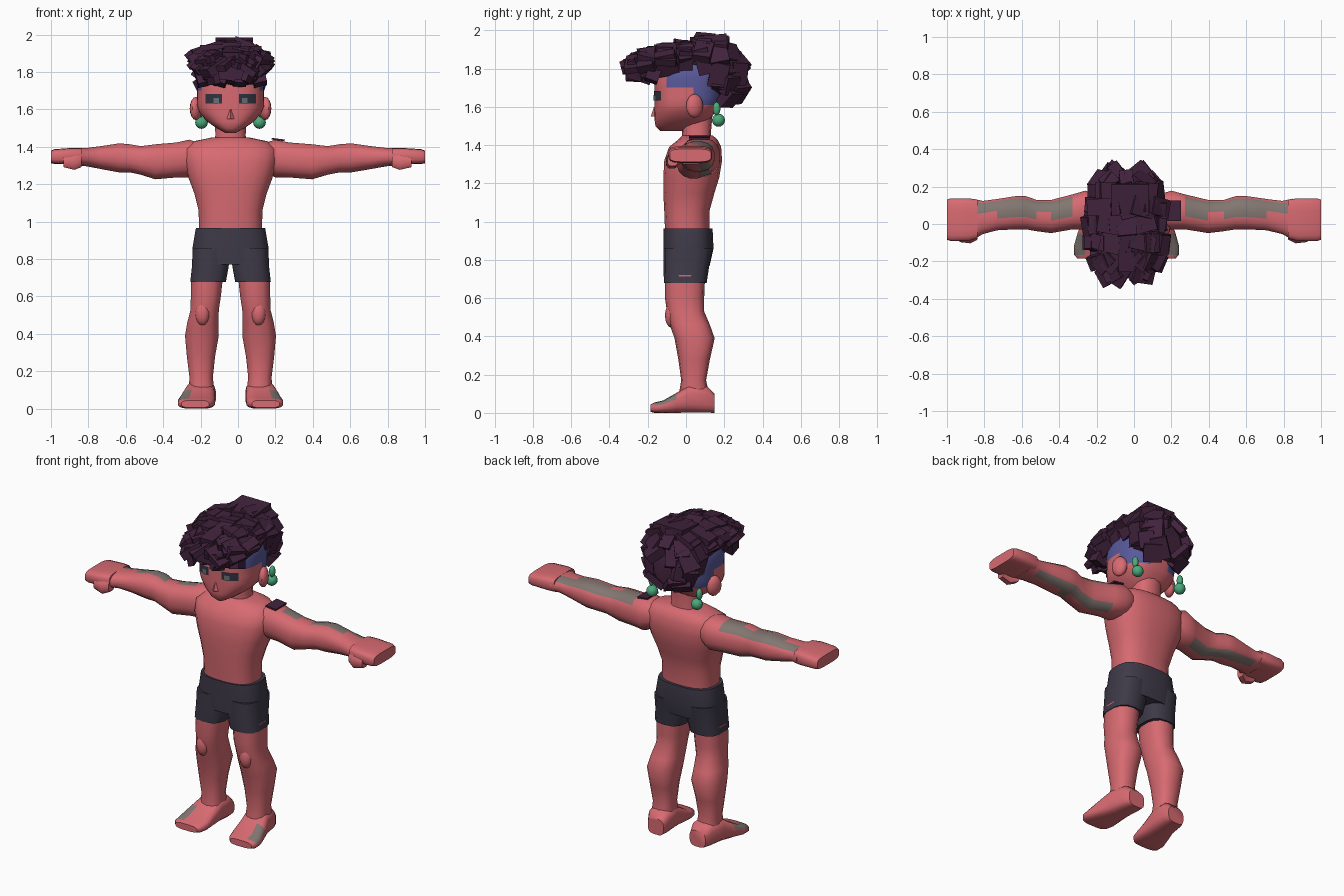
import bpy, bmesh, math, random
from mathutils import Matrix, Vector

if "Cube" in bpy.data.objects:
    bpy.data.objects.remove(bpy.data.objects["Cube"])

random.seed(4)
X0 = -0.04  # body centre line


def material(name, rgb):
    m = bpy.data.materials.new(name)
    m.diffuse_color = (*rgb, 1)
    m.use_nodes = True
    m.node_tree.nodes["Principled BSDF"].inputs["Base Color"].default_value = m.diffuse_color
    return m


SKIN = material("skin", (0.68, 0.145, 0.165))
CLOTH = material("shorts_cloth", (0.048, 0.042, 0.065))
HAIR = material("dark_hair", (0.052, 0.016, 0.045))
BLUE = material("shaved_blue", (0.10, 0.10, 0.33))
GREEN = material("jade", (0.07, 0.40, 0.20))
GREY = material("grey_marking", (0.22, 0.18, 0.165))
DARK = material("eye_dark", (0.03, 0.032, 0.05))
IRIS = material("iris_grey", (0.13, 0.17, 0.19))


def finish(bm, name, mats, rule=None, angle=45):
    bmesh.ops.recalc_face_normals(bm, faces=bm.faces)
    if rule:
        for f in bm.faces:
            f.material_index = rule(f.calc_center_median(), f.normal)
    me = bpy.data.meshes.new(name)
    bm.to_mesh(me)
    bm.free()
    for m in mats:
        me.materials.append(m)
    for p in me.polygons:
        p.use_smooth = angle > 0
    if angle > 0:
        me.set_sharp_from_angle(angle=math.radians(angle))
    ob = bpy.data.objects.new(name, me)
    bpy.context.collection.objects.link(ob)
    return ob


def curve_point(a, n):
    c, s = math.cos(a), math.sin(a)
    return (math.copysign(abs(c) ** (2 / n), c), math.copysign(abs(s) ** (2 / n), s))


def loft(name, axis, rings, mats, sides=14, n=2.4, rule=None):
    """Rings are (position, u centre, u radius, v low, v high) along an axis."""
    bm = bmesh.new()
    loops = []
    for pos, cu, ru, lo, hi in rings:
        loop = []
        for i in range(sides):
            a, b = curve_point(2 * math.pi * (i + 0.5) / sides, n)
            u, v = cu + ru * a, (lo + hi) / 2 + (hi - lo) / 2 * b
            co = {"x": (pos, u, v), "y": (u, pos, v), "z": (u, v, pos)}[axis]
            loop.append(bm.verts.new(co))
        loops.append(loop)
    for p, q in zip(loops, loops[1:]):
        for i in range(sides):
            j = (i + 1) % sides
            bm.faces.new((p[i], p[j], q[j], q[i]))
    bm.faces.new(loops[0])
    bm.faces.new(loops[-1])
    return finish(bm, name, mats, rule)


def ball(name, centre, size, mat, rot=0):
    bm = bmesh.new()
    m = Matrix.Translation(centre) @ Matrix.Rotation(rot, 4, "Z") @ Matrix.Diagonal((*size, 1))
    bmesh.ops.create_uvsphere(bm, u_segments=12, v_segments=8, radius=1, matrix=m)
    return finish(bm, name, [mat])


# Torso and neck
loft("torso", "z", [
    (0.93, X0, 0.17, -0.11, 0.125), (1.06, X0, 0.172, -0.115, 0.125),
    (1.15, X0, 0.195, -0.12, 0.15), (1.23, X0, 0.225, -0.12, 0.175),
    (1.32, X0, 0.25, -0.115, 0.19), (1.39, X0, 0.25, -0.09, 0.185),
    (1.43, X0, 0.20, -0.04, 0.165), (1.45, X0, 0.10, -0.02, 0.14)], [SKIN], 20, 2.6)
loft("neck", "z", [(1.40, X0, 0.095, -0.02, 0.14), (1.46, X0, 0.083, -0.02, 0.13),
                   (1.58, X0, 0.085, -0.03, 0.14)], [SKIN])

# Shorts: hips with two legs
loft("shorts_hips", "z", [
    (0.77, X0, 0.200, -0.115, 0.125), (0.86, X0, 0.205, -0.118, 0.145),
    (0.965, X0, 0.187, -0.118, 0.14)], [CLOTH], 20, 2.8)


def head_rule(c, nrm):
    back = c.y > 0.05 and c.z > 1.60 and abs(c.x - X0) > 0.05
    temple = c.z > 1.69 and c.y > -0.10
    return 1 if back or temple else 0


# Head
loft("head", "z", [
    (1.475, X0, 0.03, -0.135, 0.03), (1.50, X0, 0.075, -0.16, 0.08),
    (1.535, X0, 0.125, -0.165, 0.125), (1.58, X0, 0.165, -0.165, 0.16),
    (1.61, X0, 0.178, -0.165, 0.175), (1.65, X0, 0.18, -0.165, 0.185),
    (1.70, X0, 0.18, -0.165, 0.19), (1.75, X0, 0.182, -0.165, 0.19),
    (1.80, X0, 0.175, -0.15, 0.19), (1.87, X0, 0.12, -0.10, 0.14)],
    [SKIN, BLUE], 36, 2.6, head_rule)
bm = bmesh.new()
bmesh.ops.create_cone(bm, cap_ends=True, segments=4, radius1=0.022, radius2=0.006, depth=0.05,
                      matrix=Matrix.Translation((X0, -0.162, 1.575)))
finish(bm, "nose", [SKIN])


def face_plate(name, x1, x2, z1, z2, mat, out):
    """Thin patch following the curve of the face."""
    bm = bmesh.new()
    cols = []
    for i in range(6):
        x = x1 + (x2 - x1) * i / 5
        y = 0.01 - 0.175 * (1 - abs(x / 0.18) ** 2.6) ** (1 / 2.6) - out
        cols.append([bm.verts.new((X0 + x, y, z)) for z in (z1, z2)])
    for p, q in zip(cols, cols[1:]):
        bm.faces.new((p[0], q[0], q[1], p[1]))
    ob = finish(bm, name, [mat])
    if ob.data.polygons[0].normal.y > 0:
        ob.data.flip_normals()


for s, side in ((1, "left"), (-1, "right")):
    # Face details
    face_plate(side + "_eye", s * 0.045, s * 0.135, 1.632, 1.682, DARK, 0.005)
    face_plate(side + "_iris", s * 0.062, s * 0.092, 1.632, 1.662, IRIS, 0.008)
    ball(side + "_ear", (X0 + s * 0.185, 0.045, 1.605), (0.03, 0.048, 0.062), SKIN, s * 0.4)

    # Hanging earring
    ball(side + "_earring", (X0 + s * 0.155, 0.17, 1.53), (0.034, 0.034, 0.034), GREEN)
    ball(side + "_earring_bead", (X0 + s * 0.165, 0.16, 1.59), (0.018, 0.02, 0.035), GREEN)

    # Arm, with grey markings along the top and underside
    reach = 1.0 - s * X0

    def arm_rule(c, nrm, s=s, reach=reach):
        t = (c.x - X0) * s / reach
        top = nrm.z > 0.6 and 0.05 < c.y < 0.13 and 0.33 < t < 0.85
        under = nrm.z < -0.6 and 0.06 < c.y < 0.13 and 0.28 < t < 0.8
        return 1 if top or under else 0

    arm = [(0.17, 0.07, 0.09, 1.27, 1.42), (0.23, 0.075, 0.105, 1.235, 1.44),
           (0.30, 0.065, 0.095, 1.235, 1.425), (0.42, 0.04, 0.09, 1.225, 1.415),
           (0.50, 0.045, 0.085, 1.25, 1.405), (0.56, 0.06, 0.09, 1.262, 1.415),
           (0.62, 0.06, 0.09, 1.262, 1.42), (0.72, 0.05, 0.085, 1.28, 1.405),
           (0.80, 0.035, 0.09, 1.295, 1.395), (0.855, 0.025, 0.112, 1.30, 1.395)]
    loft(side + "_arm", "x", [(X0 + s * t * reach, *r) for t, *r in arm], [SKIN, GREY],
         16, 2.4, arm_rule)
    hand = [(0.83, 0.027, 0.105, 1.305, 1.395), (0.88, 0.023, 0.115, 1.305, 1.395),
            (0.98, 0.023, 0.115, 1.308, 1.388), (1.0, 0.023, 0.108, 1.312, 1.38)]
    loft(side + "_hand", "x", [(X0 + s * t * reach, *r) for t, *r in hand], [SKIN], 16, 4)
    thumb = [(0.83, -0.055, 0.03, 1.29, 1.36), (0.87, -0.075, 0.03, 1.275, 1.355),
             (0.93, -0.07, 0.028, 1.29, 1.35)]
    loft(side + "_thumb", "x", [(X0 + s * t * reach, *r) for t, *r in thumb], [SKIN], 8, 3)

    # Shorts leg
    loft(side + "_shorts_leg", "z", [
        (0.678, X0 + s * 0.120, 0.097, -0.115, 0.108), (0.76, X0 + s * 0.108, 0.100, -0.118, 0.12),
        (0.86, X0 + s * 0.102, 0.102, -0.118, 0.14)], [CLOTH], 14, 2.8)

    # Leg and kneecap
    loft(side + "_leg", "z", [
        (0.08, X0 + s * 0.155, 0.07, -0.04, 0.125), (0.17, X0 + s * 0.157, 0.064, -0.025, 0.105),
        (0.28, X0 + s * 0.158, 0.077, -0.04, 0.125), (0.39, X0 + s * 0.153, 0.092, -0.06, 0.15),
        (0.46, X0 + s * 0.148, 0.085, -0.085, 0.125), (0.53, X0 + s * 0.138, 0.077, -0.10, 0.095),
        (0.60, X0 + s * 0.132, 0.082, -0.11, 0.095), (0.72, X0 + s * 0.125, 0.088, -0.11, 0.10)],
        [SKIN], 14, 2.5)
    ball(side + "_kneecap", (X0 + s * 0.15, -0.075, 0.51), (0.04, 0.035, 0.065), SKIN)

    # Foot, turned slightly outward
    def foot_rule(c, nrm, s=s):
        outer = (c.x - X0) * s > 0.215
        return 1 if outer and nrm.z > 0.3 and -0.16 < c.y < -0.03 else 0

    loft(side + "_foot", "y", [
        (0.15, X0 + s * 0.145, 0.055, 0.0, 0.10), (0.11, X0 + s * 0.15, 0.072, 0.0, 0.14),
        (0.02, X0 + s * 0.160, 0.078, 0.0, 0.15), (-0.05, X0 + s * 0.173, 0.090, 0.0, 0.105),
        (-0.12, X0 + s * 0.183, 0.100, 0.0, 0.065), (-0.165, X0 + s * 0.188, 0.093, 0.0, 0.055),
        (-0.185, X0 + s * 0.188, 0.075, 0.005, 0.045)], [SKIN, GREY], 16, 3.2, foot_rule)

# Dark patch on one shoulder
bm = bmesh.new()
bmesh.ops.create_cube(bm, size=1, matrix=Matrix.Translation((0.215, 0.07, 1.439))
                      @ Matrix.Rotation(0.12, 4, "Y") @ Matrix.Diagonal((0.07, 0.11, 0.009, 1)))
finish(bm, "shoulder_patch", [HAIR], angle=0)

# Hair: solid core covered in overlapping slabs
core = [(-0.265, 0.10, 1.755, 1.845), (-0.20, 0.15, 1.765, 1.885), (-0.10, 0.175, 1.775, 1.91),
        (0.0, 0.18, 1.79, 1.925), (0.09, 0.178, 1.77, 1.945), (0.17, 0.165, 1.68, 1.945),
        (0.23, 0.14, 1.625, 1.90), (0.27, 0.105, 1.65, 1.85)]
loft("hair_core", "y", [(y, X0, r, lo, hi) for y, r, lo, hi in core], [HAIR], 14, 2.4)
bm = bmesh.new()
for k, (y, r, lo, hi) in enumerate(core):
    count = 9 if 0 < k < 7 else 6
    for i in range(count):
        low = -0.15 if y < 0.12 else -0.9
        a = low + (math.pi - 2 * low) * i / (count - 1)
        u, v = curve_point(a, 2.4)
        h = (hi - lo) / 2
        p = Vector((X0 + u * r, y, lo + h + v * h))
        slope = -0.5 if y < -0.15 else (0.75 if y > 0.2 else 0.0)
        normal = Vector((u / r, slope / 0.12, v / h)).normalized()
        rot = normal.to_track_quat("Z", "Y").to_matrix().to_4x4()
        jitter = Matrix.Rotation(random.uniform(-0.22, 0.22), 4, "X") @ \
            Matrix.Rotation(random.uniform(-0.3, 0.3), 4, "Z")
        size = (random.uniform(0.07, 0.11), random.uniform(0.09, 0.14), random.uniform(0.03, 0.055))
        bmesh.ops.create_cube(bm, size=1, matrix=Matrix.Translation(p) @ rot @ jitter
                              @ Matrix.Diagonal((*size, 1)))
# Fringe slabs over the forehead
for i in range(7):
    x = -0.15 + 0.05 * i
    m = Matrix.Translation((X0 + x, -0.21 + 1.8 * x * x, 1.775 + 0.012 * (i % 2))) @ \
        Matrix.Rotation(-0.35, 4, "X") @ Matrix.Rotation(random.uniform(-0.3, 0.3), 4, "Y")
    bmesh.ops.create_cube(bm, size=1, matrix=m @ Matrix.Diagonal((0.07, 0.07, 0.09, 1)))
# Crown block
bmesh.ops.create_cube(bm, size=1, matrix=Matrix.Translation((X0 + 0.02, 0.13, 1.95))
                      @ Matrix.Rotation(0.1, 4, "X") @ Matrix.Diagonal((0.20, 0.17, 0.05, 1)))
finish(bm, "hair_slabs", [HAIR], angle=0)
